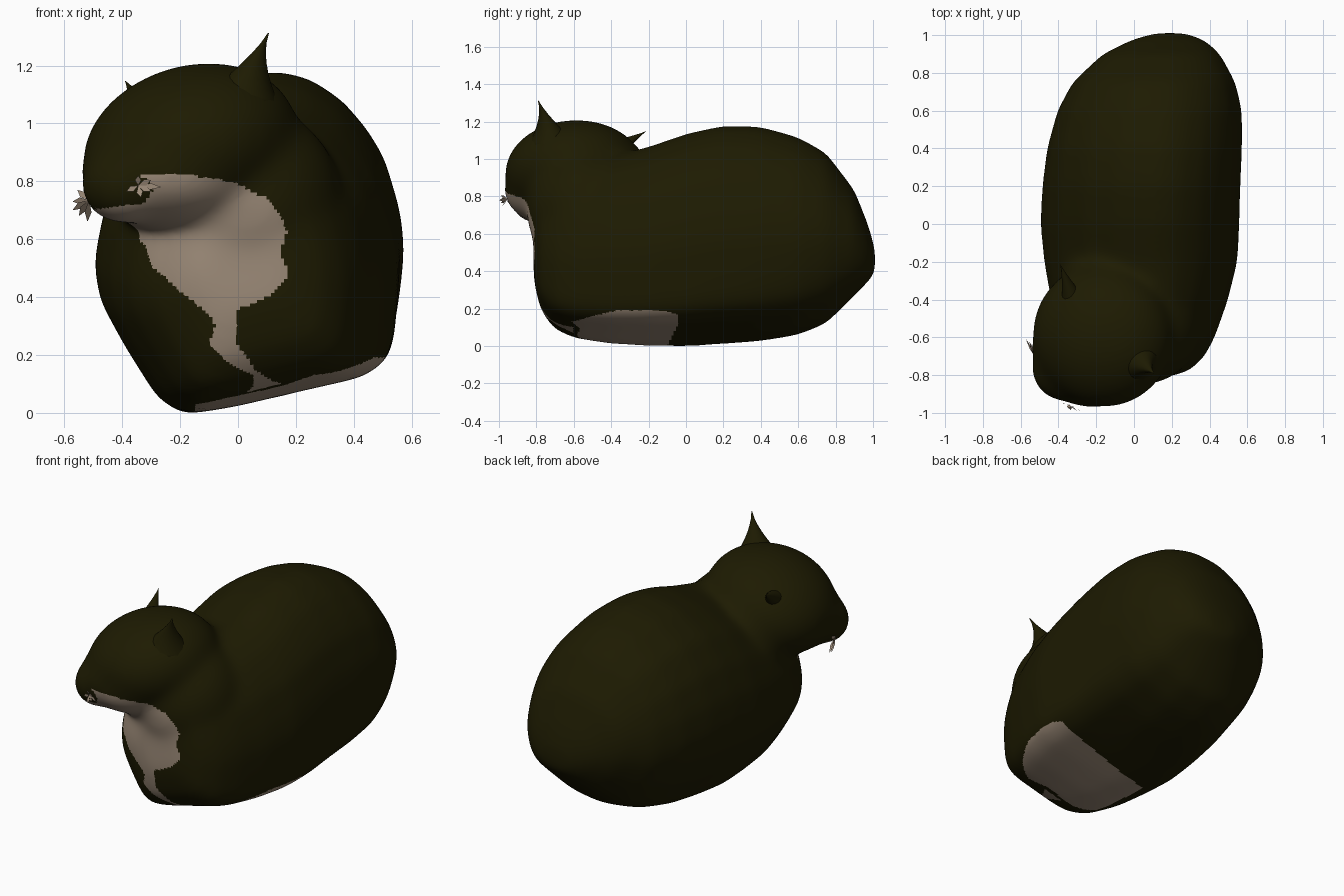
import bpy, bmesh, math
from mathutils import Vector, Matrix

if "Cube" in bpy.data.objects:
    bpy.data.objects.remove(bpy.data.objects["Cube"])


def material(name, rgb):
    m = bpy.data.materials.new(name)
    m.diffuse_color = (*rgb, 1)
    m.use_nodes = True
    m.node_tree.nodes["Principled BSDF"].inputs["Base Color"].default_value = m.diffuse_color
    return m


DARK = material("dark_olive_fur", (0.0125, 0.0108, 0.0005))
CREAM = material("cream_fur", (0.34, 0.262, 0.193))


def make_object(name, bm, *mats, fix_normals=True):
    if fix_normals:
        bmesh.ops.recalc_face_normals(bm, faces=bm.faces)
    me = bpy.data.meshes.new(name)
    bm.to_mesh(me)
    bm.free()
    for m in mats:
        me.materials.append(m)
    ob = bpy.data.objects.new(name, me)
    bpy.context.collection.objects.link(ob)
    return ob


def loft(bm, rings):
    """Skin closed rings of equal size and cap both ends."""
    loops = [[bm.verts.new(p) for p in ring] for ring in rings]
    n = len(loops[0])
    for a, b in zip(loops, loops[1:]):
        for i in range(n):
            j = (i + 1) % n
            bm.faces.new((a[i], a[j], b[j], b[i]))
    bm.faces.new(loops[0])
    bm.faces.new(loops[-1])


def ellipsoid(bm, centre, radii, turn=0, roll=0, pitch=0):
    m = (Matrix.Translation(centre) @ Matrix.Rotation(turn, 4, 'Z')
         @ Matrix.Rotation(pitch, 4, 'Y') @ Matrix.Rotation(roll, 4, 'X')
         @ Matrix.Diagonal((*radii, 1)))
    bmesh.ops.create_uvsphere(bm, u_segments=32, v_segments=20, radius=1, matrix=m)


def inside(x, y, poly):
    hit = False
    for (ax, ay), (bx, by) in zip(poly, poly[1:] + poly[:1]):
        if (ay > y) != (by > y) and x < (bx - ax) * (y - ay) / (by - ay) + ax:
            hit = not hit
    return hit


# Body cross-section (x, z), leaning to one side
SECTION = [(.13, 1.18), (.25, 1.155), (.36, 1.08), (.44, .98), (.50, .88),
           (.55, .70), (.57, .56), (.56, .40), (.55, .27), (.53, .20),
           (.45, .14), (.20, .08), (0, .03), (-.18, 0), (-.27, .06),
           (-.38, .24), (-.47, .41), (-.49, .54), (-.46, .70), (-.39, .86),
           (-.27, 1.01), (-.08, 1.13)]
# Stations: y, x min, x max, z min, z max
STATIONS = [(1.012, .10, .28, .38, .52), (.975, -.02, .38, .34, .65),
            (.90, -.17, .46, .26, .84), (.75, -.33, .54, .11, 1.04),
            (.60, -.41, .575, .045, 1.125), (.40, -.465, .575, .01, 1.18),
            (.20, -.49, .565, 0, 1.185), (0, -.50, .56, -.008, 1.14),
            (-.20, -.48, .55, -.005, 1.07), (-.40, -.445, .50, .005, 1.02),
            (-.60, -.375, .43, .035, .94), (-.71, -.30, .37, .085, .86),
            (-.78, -.20, .29, .19, .79), (-.815, -.12, .16, .34, .70)]


def section_at(y):
    """The cross-section, growing rounder toward the rump."""
    w = .75 * min(1, max(0, (y - .05) / .7))
    for x, z in SECTION:
        a = math.atan2((z - .59) / .59, (x - .04) / .53)
        yield (x + w * (.04 + .53 * math.cos(a) - x),
               z + w * (.59 + .59 * math.sin(a) - z))


bm = bmesh.new()
loft(bm, [[(x0 + (x + .49) / 1.06 * (x1 - x0), y, z0 + z / 1.18 * (z1 - z0))
           for x, z in section_at(y)] for y, x0, x1, z0, z1 in STATIONS])

# Neck, turned and tilted head, cheeks and muzzle
FACE = math.atan2(-.69, -.72)
ellipsoid(bm, (.03, -.54, .73), (.33, .315, .34))
ellipsoid(bm, (-.12, -.42, .80), (.30, .30, .30))
ellipsoid(bm, (-.165, -.59, .92), (.38, .385, .28), FACE,
          math.radians(11), math.radians(14))
ellipsoid(bm, (-.22, -.65, .83), (.33, .32, .20), FACE)
ellipsoid(bm, (-.395, -.79, .785), (.14, .16, .135), FACE)

cat = make_object("body_and_head", bm, DARK, CREAM)
mod = cat.modifiers.new("blend", 'REMESH')
mod.mode = 'VOXEL'
mod.voxel_size = 0.012
mod.use_smooth_shade = True
mod = cat.modifiers.new("soften", 'SMOOTH')
mod.factor = 0.5
mod.iterations = 120
bpy.context.view_layer.update()
deps = bpy.context.evaluated_depsgraph_get()
mesh = bpy.data.meshes.new_from_object(cat.evaluated_get(deps))
cat.modifiers.clear()
cat.data = mesh
if not mesh.materials:
    mesh.materials.append(DARK)
    mesh.materials.append(CREAM)

# Cream bib and belly
BIB = [(-.35, .825), (-.2, .825), (-.08, .81), (0, .79), (.1, .74), (.15, .68),
       (.17, .62), (.15, .57), (.155, .53), (.175, .48), (.13, .42), (.05, .375),
       (0, .36), (-.01, .25), (.06, .15), (.12, .11), (.2, .09), (.2, 0),
       (0, 0), (0, .05), (.05, .09), (.05, .13), (-.04, .18), (-.1, .24),
       (-.08, .3), (-.1, .34), (-.2, .42), (-.3, .51), (-.32, .58), (-.38, .62),
       (-.46, .65), (-.52, .70), (-.44, .71), (-.32, .725), (-.295, .77), (-.31, .80)]
for p in mesh.polygons:
    x, y, z = p.center
    bib = y < -.6 and p.normal.y < .3 and inside(x, z, BIB)
    edge = .19 - .26 * max(0, abs(y + .25) - .13)
    if p.normal.y < -.15:
        edge = min(edge, .02 + .22 * (x + .18) + .12 * max(0, x - .15))
    belly = -.70 < y < -.04 - .5 * max(0, .12 - z) and x > -.15 and z < edge
    p.material_index = 1 if bib or belly else 0
    p.use_smooth = True


# Ears: broad cones flaring into the head
def ear(name, base, tip, width, thick, power):
    base, tip = Vector(base), Vector(tip)
    side = Vector((.66, -.75, .15)).normalized()
    front = side.cross(tip - base).normalized()
    rings = []
    for i in range(9):
        t = i / 8
        c = base.lerp(tip, t)
        k = (1 - t) ** power + .012
        rings.append([c + side * (width * k * math.cos(a)) + front * (thick * k * math.sin(a))
                      for a in [j * math.tau / 18 for j in range(18)]])
    eb = bmesh.new()
    loft(eb, rings)
    ob = make_object(name, eb, DARK)
    for p in ob.data.polygons:
        p.use_smooth = True


ear("near_ear", (-.03, -.67, 1.03), (.105, -.79, 1.312), .19, .18, 1.5)
ear("far_ear", (-.30, -.44, 1.03), (-.39, -.215, 1.147), .10, .07, 1.2)


# Whisker tufts: thin tapered blades fanning from each cheek
def whiskers(name, root, tips, width):
    wb = bmesh.new()
    root = Vector(root)
    for tip in tips:
        tip = Vector(tip)
        off = Vector((tip.z - root.z, 0, root.x - tip.x)).normalized() * width
        mid = root.lerp(tip, .55)
        f = wb.faces.new([wb.verts.new(v) for v in (root, mid + off, tip, mid - off)])
        f.normal_update()
        if f.normal.y > 0:
            f.normal_flip()
    make_object(name, wb, CREAM, fix_normals=False)


whiskers("far_whiskers", (-.515, -.72, .735),
         [(-.52, -.65, .66), (-.55, -.63, .68), (-.572, -.61, .70),
          (-.572, -.60, .73), (-.555, -.62, .77)], .012)
whiskers("near_whiskers", (-.345, -.955, .785),
         [(-.385, -.95, .765), (-.335, -.985, .745), (-.30, -.99, .765),
          (-.265, -.998, .78), (-.30, -.99, .805), (-.345, -.975, .82)], .011)
